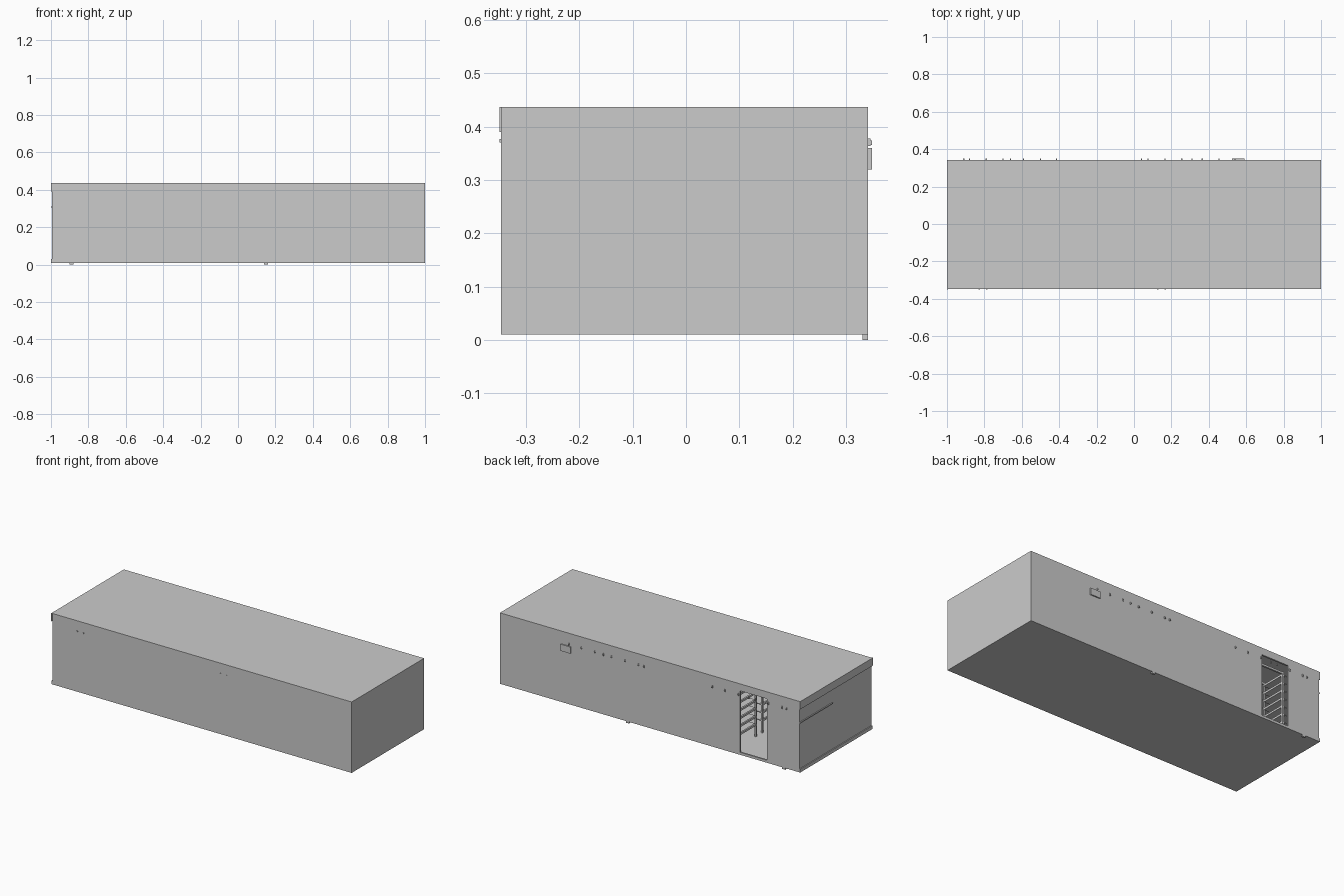
import bpy, bmesh
from mathutils import Matrix, Vector

if "Cube" in bpy.data.objects:
    bpy.data.objects.remove(bpy.data.objects["Cube"])


def boxes(name, items):
    """One object from several boxes, each given as (x0, x1, y0, y1, z0, z1)."""
    bm = bmesh.new()
    for x0, x1, y0, y1, z0, z1 in items:
        m = Matrix.Translation(((x0 + x1) / 2, (y0 + y1) / 2, (z0 + z1) / 2))
        m = m @ Matrix.Diagonal((x1 - x0, y1 - y0, z1 - z0, 1))
        bmesh.ops.create_cube(bm, size=1, matrix=m)
    me = bpy.data.meshes.new(name)
    bm.to_mesh(me)
    bm.free()
    ob = bpy.data.objects.new(name, me)
    bpy.context.collection.objects.link(ob)
    return ob


def cut(target, cutter):
    mod = target.modifiers.new("cut", 'BOOLEAN')
    mod.operation = 'DIFFERENCE'
    mod.solver = 'EXACT'
    mod.object = cutter
    cutter.hide_render = True
    bpy.context.view_layer.objects.active = target
    bpy.ops.object.modifier_apply(modifier=mod.name)
    bpy.data.objects.remove(cutter)


FRONT, BACK, TOP, BASE = -0.347, 0.342, 0.437, 0.01

# Hollow shell with a doorway through the back wall
shell = boxes("shell", [(-0.994, 1, FRONT, BACK, BASE, TOP)])
cut(shell, boxes("cavity_cutter", [(-0.984, 0.99, -0.337, 0.332, 0.02, 0.427)]))
cut(shell, boxes("door_cutter", [(-0.78, -0.6, 0.3, 0.4, 0.025, 0.395)]))

# Left end trim: header, sill and half-width rail
boxes("end_header", [(-1, -0.994, -0.35, BACK, 0.39, TOP)])
boxes("end_sill", [(-1, -0.994, FRONT, BACK, BASE, 0.03)])
boxes("end_rail", [(-1, -0.994, 0.03, BACK, 0.305, 0.311)])

# Small feet under the back edge
boxes("feet", [(x - 0.01, x + 0.01, 0.331, BACK, 0, BASE) for x in (-0.89, 0.15)])

# Wall box and brackets high on the back wall
boxes("wall_box", [(0.525, 0.59, BACK, 0.349, 0.32, 0.36)])
bracket_x = (-0.91, -0.88, -0.79, -0.70, -0.66, -0.59, -0.5, -0.415,
             0.04, 0.075, 0.165, 0.255, 0.31, 0.365, 0.455, 0.54)
boxes("back_brackets", [b for x in bracket_x for b in (
    (x - 0.003, x + 0.003, BACK, 0.346, 0.364, 0.378),
    (x - 0.003, x + 0.003, 0.346, 0.349, 0.366, 0.374))])

# Tiny studs on the front wall
boxes("front_studs", [(x - 0.004, x + 0.004, -0.35, FRONT, 0.37, 0.377)
                      for x in (-0.827, -0.787, 0.127, 0.167)])


# Storage racks on both sides of the aisle: posts, shelves and side rungs
def rack(name, x0, x1, y0, y1):
    t = 0.01
    parts = [(x, x + t, y, y + t, 0.02, 0.4)
             for x in (x0, x1 - t) for y in (y0, y1 - t)]
    for i in range(7):
        z = 0.09 + i * 0.048
        parts.append((x0 + 0.002, x1 - 0.002, y0 + 0.002, y1 - 0.002, z, z + 0.005))
        for x in (x0, x1 - t):
            parts.append((x, x + t, y0 + t, y1 - t, z - 0.003, z + 0.009))
    boxes(name, parts)


for side, x0, x1 in (("left", -0.975, -0.80), ("right", -0.55, -0.35)):
    for i, y1 in enumerate((0.27, 0.06, -0.15)):
        rack(f"{side}_rack_{i + 1}", x0, x1, y1 - 0.16, y1)

# Ceiling bars across the aisle
boxes("aisle_bars", [(-0.80, -0.55, y, y + 0.01, 0.385, 0.397)
                     for y in (0.26, 0.11, 0.05, -0.1)])
